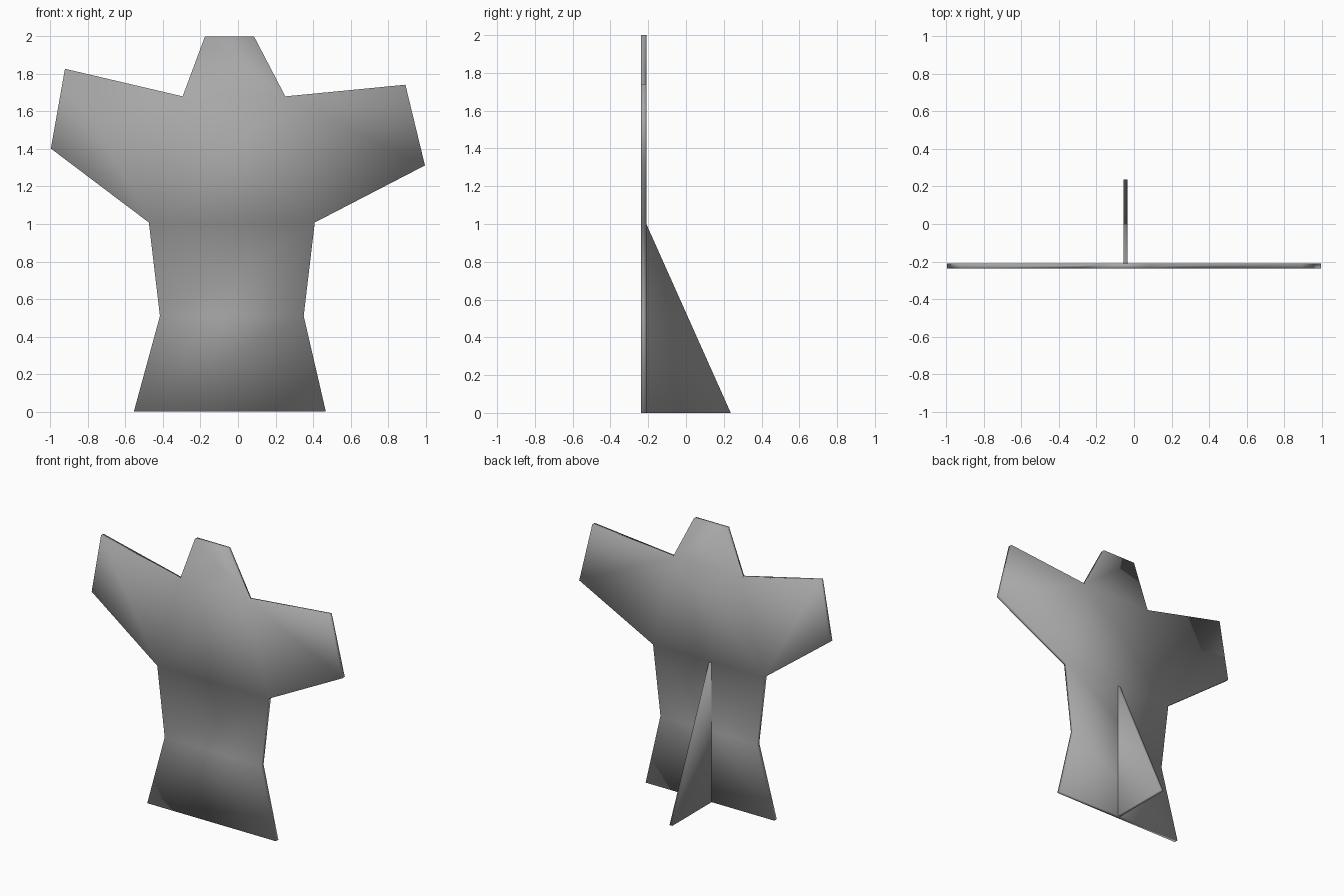
import bpy
import bmesh
from mathutils import Vector

if "Cube" in bpy.data.objects:
    bpy.data.objects.remove(bpy.data.objects["Cube"])

grey = bpy.data.materials.new("dark_grey")
grey.diffuse_color = (0.39, 0.39, 0.39, 1)
grey.use_nodes = True
grey.node_tree.nodes["Principled BSDF"].inputs["Base Color"].default_value = grey.diffuse_color


def slab(name, points, polys, offset, open_edge=None):
    """Extrude flat polygons by an offset; optionally drop the wall at y = open_edge."""
    bm = bmesh.new()
    verts = [bm.verts.new(p) for p in points]
    faces = [bm.faces.new([verts[i] for i in poly]) for poly in polys]
    new = bmesh.ops.extrude_face_region(bm, geom=faces, use_keep_orig=True)["geom"]
    moved = [g for g in new if isinstance(g, bmesh.types.BMVert)]
    bmesh.ops.translate(bm, vec=Vector(offset), verts=moved)
    bmesh.ops.recalc_face_normals(bm, faces=bm.faces[:])
    if open_edge is not None:
        wall = [f for f in bm.faces
                if all(abs(v.co.y - open_edge) < 1e-4 for v in f.verts)]
        bmesh.ops.delete(bm, geom=wall, context='FACES_ONLY')
    # Soft shading blended over all faces
    for f in bm.faces:
        f.smooth = True
    mesh = bpy.data.meshes.new(name)
    bm.to_mesh(mesh)
    bm.free()
    mesh.materials.append(grey)
    obj = bpy.data.objects.new(name, mesh)
    bpy.context.collection.objects.link(obj)
    return obj


FRONT, BACK = -0.238, -0.21

# Figure-shaped board: head, right arm, waist, base, then up the left side
outline = [
    (-0.176, 2.0), (0.085, 2.0), (0.252, 1.68), (0.892, 1.742),
    (0.996, 1.312), (0.409, 1.008), (0.35, 0.51), (0.468, 0.0),
    (-0.555, 0.0), (-0.416, 0.51), (-0.475, 1.008), (-0.997, 1.402),
    (-0.922, 1.827), (-0.295, 1.68),
]
# Head, right arm, left arm, chest, waist and base panels
panels = [(0, 1, 2, 13), (2, 3, 4, 5), (10, 11, 12, 13),
          (2, 5, 10, 13), (5, 6, 9, 10), (6, 7, 8, 9)]
panels = [tuple(sorted(p)) for p in panels]
slab("figure_board", [(x, FRONT, z) for x, z in outline], panels,
     (0, BACK - FRONT, 0))

# Triangular prop behind the board, open where it meets the board
prop = [(BACK, 0.0), (0.237, 0.0), (BACK, 1.0)]
slab("rear_support", [(-0.057, y, z) for y, z in prop], [(0, 1, 2)],
     (0.022, 0, 0), open_edge=BACK)
